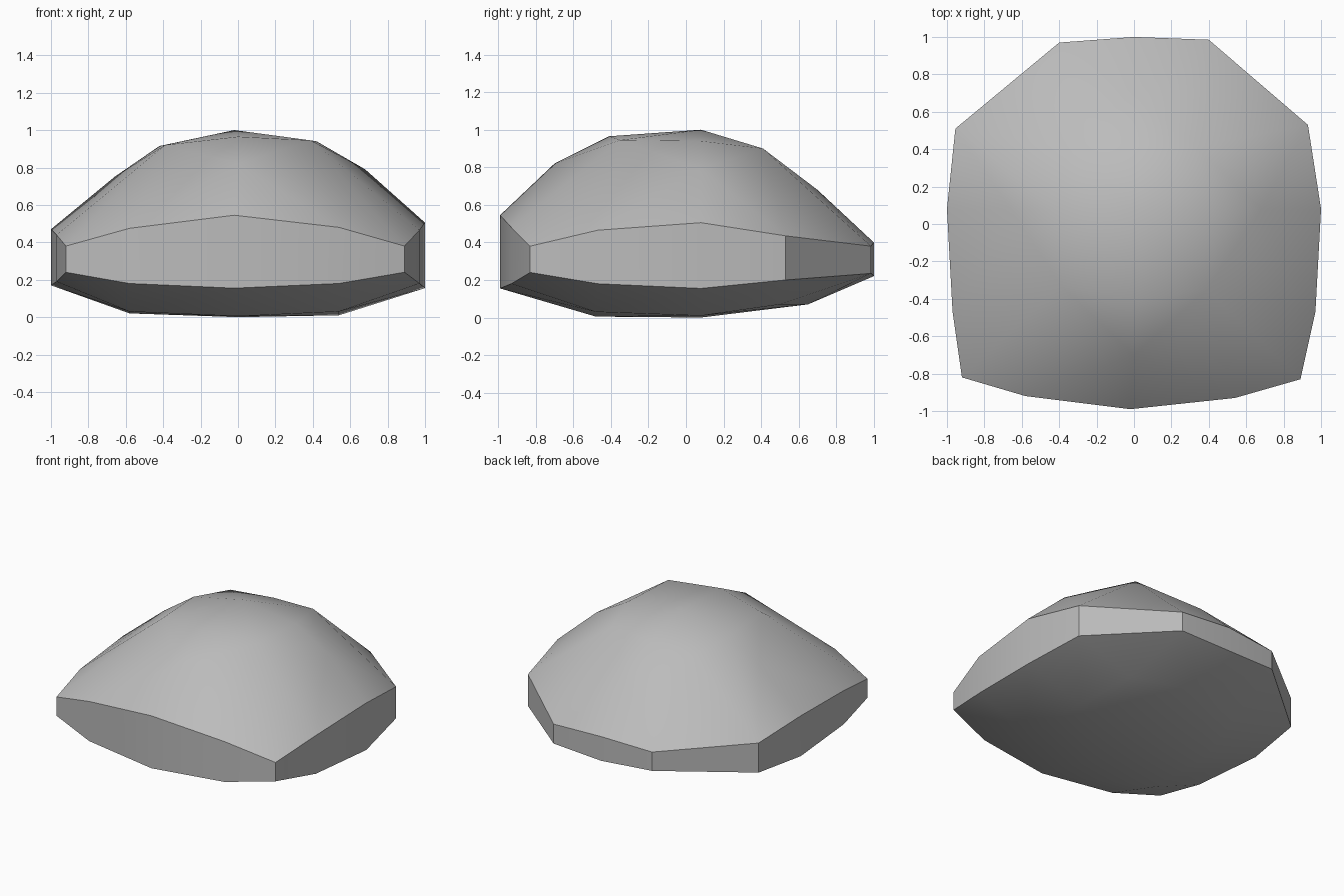
import bpy
import bmesh
import math

if "Cube" in bpy.data.objects:
    bpy.data.objects.remove(bpy.data.objects["Cube"])

# Stone colour
stone = bpy.data.materials.new("grey stone")
stone.use_nodes = True
colour = (0.5, 0.5, 0.5, 1)
stone.diffuse_color = colour
stone.node_tree.nodes["Principled BSDF"].inputs["Base Color"].default_value = colour

# Upright side band: x, y, lower z, upper z
rim = [
    (-.92, -.82, .24, .38), (-.58, -.92, .18, .475), (-.02, -.99, .155, .545),
    (.54, -.93, .18, .48), (.89, -.83, .24, .38), (.97, -.47, .18, .465),
    (1, .08, .155, .505), (.93, .53, .2, .435), (.4, .985, .235, .38),
    (0, 1, .22, .4), (-.4, .97, .24, .38), (-.955, .51, .2, .42),
    (-1, .08, .17, .47), (-.97, -.47, .19, .44),
]
# Domed top
dome = [
    (-.02, .08, 1), (0, -.41, .965), (.39, -.35, .945), (-.39, -.33, .92),
    (.42, .08, .94), (-.42, .08, .915), (0, .42, .89), (.33, .41, .9),
    (-.35, .41, .86), (0, -.7, .82), (0, .7, .68), (.68, .08, .79), (-.66, .08, .75),
]
# Shallow underside
base = [
    (0, .08, 0), (0, -.48, .005), (.54, .08, .01), (-.58, .08, .02),
    (.54, -.48, .03), (-.58, -.48, .03), (0, .65, .07), (.45, .5, .07), (-.45, .5, .07),
]

# Wrap the points in one faceted skin
bm = bmesh.new()
for x, y, low, high in rim:
    bm.verts.new((x, y, low))
    bm.verts.new((x, y, high))
for point in dome + base:
    bm.verts.new(point)
hull = bmesh.ops.convex_hull(bm, input=bm.verts)
loose = {v for v in hull["geom_interior"] + hull["geom_unused"]
         if isinstance(v, bmesh.types.BMVert) and v.is_valid}
bmesh.ops.delete(bm, geom=list(loose), context="VERTS")
bmesh.ops.recalc_face_normals(bm, faces=bm.faces)
bm.normal_update()


def is_wall(face):
    return abs(face.normal.z) < .3


# Soft dome and underside, crisp borders around the band
for face in bm.faces:
    face.smooth = True
for edge in bm.edges:
    a, b = edge.link_faces
    corner = is_wall(a) and is_wall(b) and edge.calc_face_angle() > math.radians(25)
    edge.smooth = is_wall(a) == is_wall(b) and not corner

mesh = bpy.data.meshes.new("rock")
bm.to_mesh(mesh)
bm.free()
mesh.materials.append(stone)
rock = bpy.data.objects.new("rock", mesh)
bpy.context.collection.objects.link(rock)
